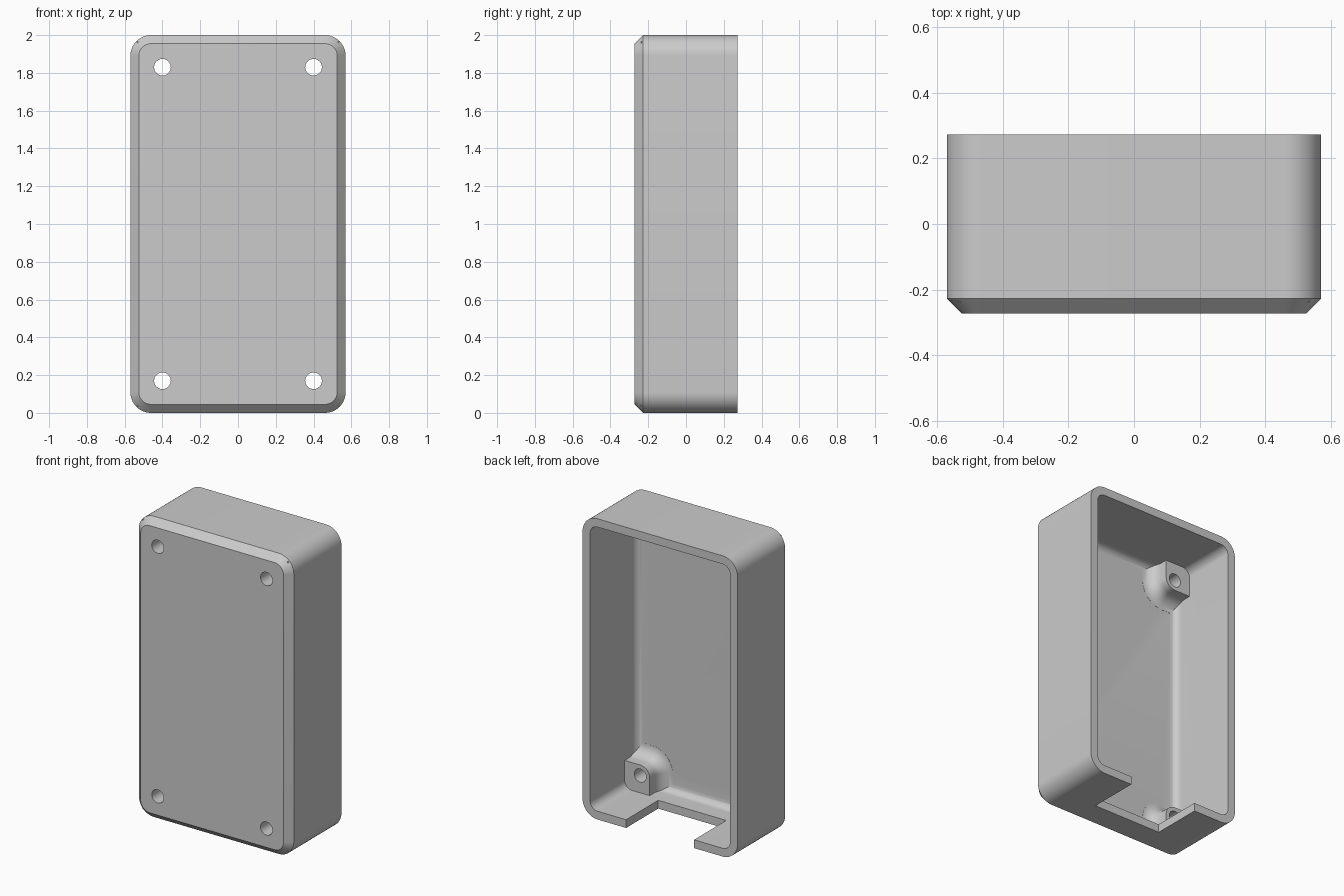
import bpy, bmesh, math

if "Cube" in bpy.data.objects:
    bpy.data.objects.remove(bpy.data.objects["Cube"], do_unlink=True)

W, H, D = 0.57, 2.0, 0.2725      # half width, height, half depth
R, WALL, CHAMFER, FILLET = 0.11, 0.055, 0.045, 0.05
FLOOR = -D + WALL
BOSS_TOP, BOSS_R, FLARE = -0.09, 0.07, 0.08
HOLE_X, HOLE_Z, HOLE_R = 0.4, 0.17, 0.044

grey = bpy.data.materials.new("grey_plastic")
grey.use_nodes = True
colour = (0.6, 0.6, 0.6, 1)
grey.diffuse_color = colour
grey.node_tree.nodes["Principled BSDF"].inputs["Base Color"].default_value = colour


def rounded_rect(inset, y, steps=12):
    """Rounded rectangle in the xz plane, shrunk by inset."""
    r = max(R - inset, 0.004)
    a, b = W - inset - r, H / 2 - inset - r
    pts = []
    for i, (sx, sz) in enumerate([(1, 1), (-1, 1), (-1, -1), (1, -1)]):
        for k in range(steps + 1):
            t = (i + k / steps) * math.pi / 2
            pts.append((sx * a + r * math.cos(t), y, H / 2 + sz * b + r * math.sin(t)))
    return pts


def loft(name, rings):
    """Closed solid through rings of equal length, capped at both ends."""
    bm = bmesh.new()
    loops = [[bm.verts.new(p) for p in ring] for ring in rings]
    n = len(loops[0])
    for lo, hi in zip(loops, loops[1:]):
        for i in range(n):
            j = (i + 1) % n
            bm.faces.new((lo[i], lo[j], hi[j], hi[i]))
    bm.faces.new(loops[0])
    bm.faces.new(loops[-1])
    bmesh.ops.recalc_face_normals(bm, faces=bm.faces)
    mesh = bpy.data.meshes.new(name)
    bm.to_mesh(mesh)
    bm.free()
    obj = bpy.data.objects.new(name, mesh)
    mesh.materials.append(grey)
    bpy.context.collection.objects.link(obj)
    return obj


def combine(target, tool, operation):
    """Apply a boolean and discard the tool."""
    tool.hide_render = True
    mod = target.modifiers.new(tool.name, "BOOLEAN")
    mod.object, mod.operation, mod.solver = tool, operation, "EXACT"
    bpy.context.view_layer.objects.active = target
    bpy.ops.object.modifier_apply(modifier=mod.name)
    bpy.data.objects.remove(tool, do_unlink=True)


def boss_ring(sx, sz, spread, y, steps=16):
    """Corner pad outline, rounded on the side that faces the middle."""
    r, w = BOSS_R + spread, HOLE_Z - WALL + 0.02
    flat = [(r, -w), (-w, -w), (-w, r)]
    for k in range(steps + 1):
        t = math.pi / 2 * (1 - k / steps)
        flat.append((r * math.cos(t), r * math.sin(t)))
    return [(sx * (HOLE_X - p), y, H / 2 + sz * (H / 2 - HOLE_Z - q)) for p, q in flat]


def circle(x, z, y, n=32):
    return [(x + HOLE_R * math.cos(math.tau * k / n), y,
             z + HOLE_R * math.sin(math.tau * k / n)) for k in range(n)]


# Shell with a chamfered front edge
enclosure = loft("enclosure", [rounded_rect(CHAMFER, -D),
                               rounded_rect(0, -D + CHAMFER),
                               rounded_rect(0, D)])

# Cavity open at the back, with a rounded floor edge
cavity_rings = []
for k in range(9):
    t = math.pi / 2 * k / 8
    cavity_rings.append(rounded_rect(WALL + FILLET * (1 - math.sin(t)),
                                     FLOOR + FILLET * (1 - math.cos(t))))
cavity_rings.append(rounded_rect(WALL, D + 0.1))
combine(enclosure, loft("cavity", cavity_rings), "DIFFERENCE")

# Flared screw bosses in the corners, then holes through them
corners = [(sx, sz) for sx in (-1, 1) for sz in (-1, 1)]
for sx, sz in corners:
    rings = [boss_ring(sx, sz, FLARE, FLOOR - 0.02)]
    for k in range(11):
        t = math.pi / 2 * k / 10
        rings.append(boss_ring(sx, sz, FLARE * (1 - math.sin(t)),
                               FLOOR + 0.001 + FLARE * (1 - math.cos(t))))
    rings.append(boss_ring(sx, sz, 0, BOSS_TOP))
    combine(enclosure, loft("screw_boss", rings), "UNION")
for sx, sz in corners:
    x, z = sx * HOLE_X, H / 2 + sz * (H / 2 - HOLE_Z)
    combine(enclosure, loft("screw_hole", [circle(x, z, -0.4), circle(x, z, 0.1)]), "DIFFERENCE")

# Cable notch in the bottom wall
notch = [[(x, y, z) for x, z in ((-0.25, -0.1), (0.25, -0.1), (0.25, 0.08), (-0.25, 0.08))]
         for y in (-0.065, 0.4)]
combine(enclosure, loft("cable_notch", notch), "DIFFERENCE")

bpy.ops.object.select_all(action="DESELECT")
enclosure.select_set(True)
bpy.context.view_layer.objects.active = enclosure
bpy.ops.object.shade_smooth_by_angle(angle=math.radians(30))
